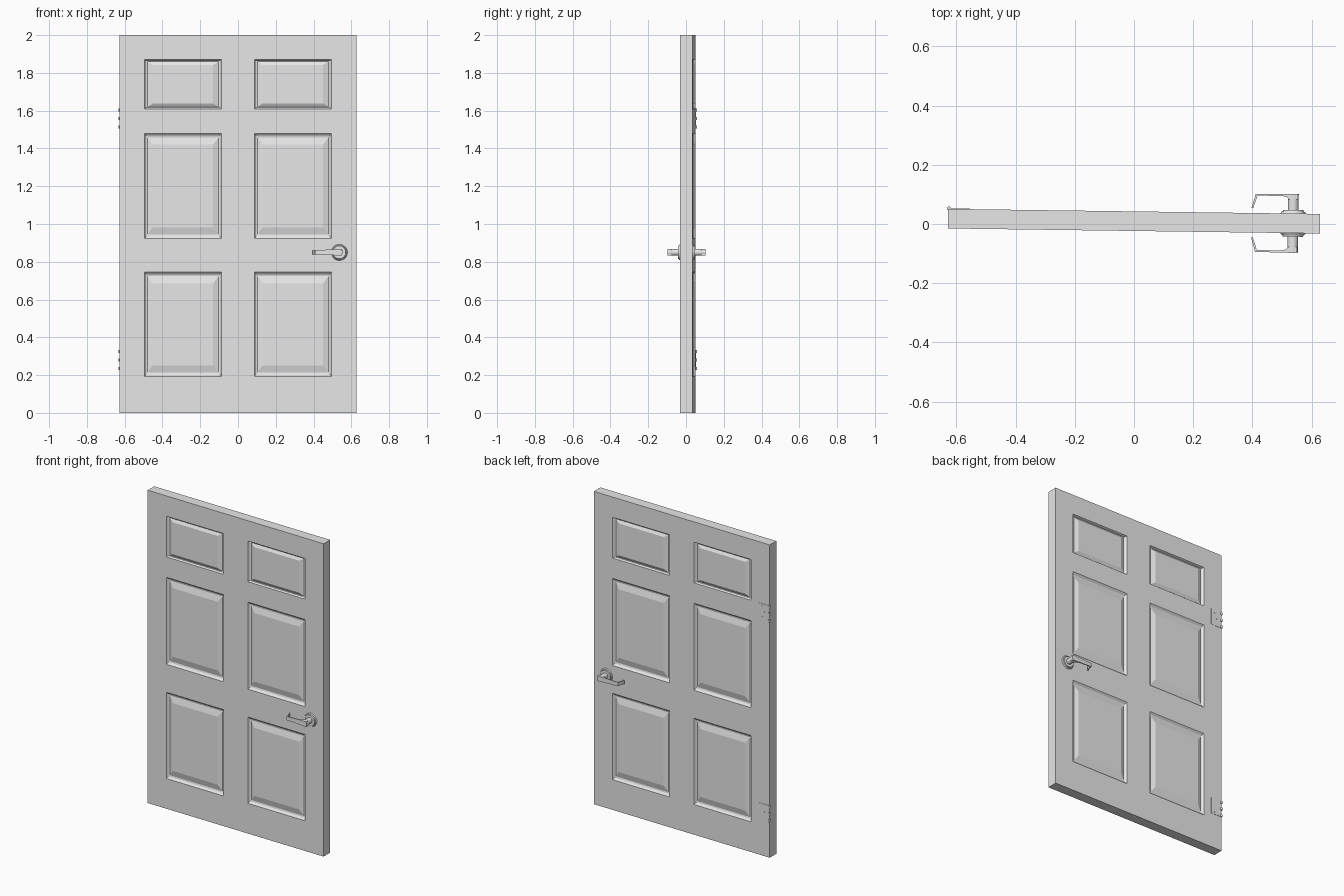
import bpy, bmesh, math
from mathutils import Matrix, Vector

cube = bpy.data.objects.get("Cube")
if cube:
    bpy.data.objects.remove(cube, do_unlink=True)

grey = bpy.data.materials.new("light_grey")
grey.use_nodes = True
grey.diffuse_color = (0.8, 0.8, 0.8, 1)
grey.node_tree.nodes["Principled BSDF"].inputs["Base Color"].default_value = (0.8, 0.8, 0.8, 1)

# The whole door stands slightly ajar
SWING = Matrix.Translation((0, 0.0095, 0)) @ Matrix.Rotation(-0.0135, 4, "Z")
HALF_W, HALF_T, HEIGHT = 0.628, 0.033, 2.0


def finish(bm, name, smooth=False):
    bmesh.ops.recalc_face_normals(bm, faces=bm.faces)
    bm.transform(SWING)
    mesh = bpy.data.meshes.new(name)
    bm.to_mesh(mesh)
    bm.free()
    mesh.materials.append(grey)
    obj = bpy.data.objects.new(name, mesh)
    bpy.context.collection.objects.link(obj)
    if smooth:
        bpy.ops.object.select_all(action="DESELECT")
        obj.select_set(True)
        bpy.context.view_layer.objects.active = obj
        bpy.ops.object.shade_smooth_by_angle(angle=math.radians(35))


def add_box(bm, center, size):
    m = Matrix.Translation(center) @ Matrix.Diagonal((*size, 1))
    bmesh.ops.create_cube(bm, size=1, matrix=m)


def add_cylinder(bm, center, r1, r2, depth, axis="Z", sides=32):
    turn = Matrix.Rotation(-math.pi / 2, 4, "X") if axis == "Y" else Matrix()
    bmesh.ops.create_cone(bm, cap_ends=True, segments=sides, radius1=r1, radius2=r2,
                          depth=depth, matrix=Matrix.Translation(center) @ turn)


# Door slab, cut into a grid so that panels can be carved on both sides
columns = [(-0.495, -0.087), (0.087, 0.495)]
rows = [(0.193, 0.745), (0.923, 1.48), (1.61, 1.87)]
bm = bmesh.new()
add_box(bm, (0, 0, HEIGHT / 2), (2 * HALF_W, 2 * HALF_T, HEIGHT))
cuts = [(Vector((x, 0, 0)), Vector((1, 0, 0))) for c in columns for x in c]
cuts += [(Vector((0, 0, z)), Vector((0, 0, 1))) for r in rows for z in r]
for co, no in cuts:
    geom = bm.verts[:] + bm.edges[:] + bm.faces[:]
    bmesh.ops.bisect_plane(bm, geom=geom, plane_co=co, plane_no=no)


def is_panel(face):
    c = face.calc_center_median()
    return (abs(face.normal.y) > 0.9 and any(a < c.x < b for a, b in columns)
            and any(a < c.z < b for a, b in rows))


# Moulding profile: share of panel size inward, depth below the door face
profile = [(0.022, 0.011), (0.038, 0.013), (0.107, 0.003)]
bm.normal_update()
for face in [f for f in bm.faces if is_panel(f)]:
    center = face.calc_center_median()
    side = math.copysign(1, center.y)
    corners = [v.co - center for v in face.verts]
    half_x = max(c.x for c in corners)
    half_z = max(c.z for c in corners)
    for inward, depth in profile:
        bmesh.ops.inset_individual(bm, faces=[face], thickness=0.001)
        scale = 1 - 2 * inward
        for v in face.verts:
            v.co = (center.x + math.copysign(half_x * scale, v.co.x - center.x),
                    side * (HALF_T - depth),
                    center.z + math.copysign(half_z * scale, v.co.z - center.z))
finish(bm, "door_slab")

# Lever handles, one per side
HX, HZ = 0.537, 0.85
lever_outline = [(0.552, 0.1), (0.41, 0.098), (0.396, 0.05), (0.402, 0.05), (0.416, 0.092),
                 (0.5, 0.092), (0.515, 0.088), (0.522, 0.08), (0.552, 0.08)]
for label, side in (("front", -1), ("back", 1)):
    bm = bmesh.new()
    rose_turn = side
    for radius, top, reach in ((0.043, 0.039, 0.006), (0.038, 0.034, 0.012)):
        r1, r2 = (radius, top) if side > 0 else (top, radius)
        add_cylinder(bm, (HX, side * (HALF_T + reach / 2), HZ), r1, r2, reach, "Y")
    finish(bm, label + "_handle_rose", True)

    bm = bmesh.new()
    add_cylinder(bm, (HX, side * 0.066, HZ), 0.018, 0.018, 0.066, "Y", 24)
    finish(bm, label + "_handle_neck", True)

    bm = bmesh.new()
    face = bm.faces.new([bm.verts.new((x, side * y, 0)) for x, y in lever_outline])
    top = bmesh.ops.extrude_face_region(bm, geom=[face])["geom"]
    raised = {v for v in top if isinstance(v, bmesh.types.BMVert)}
    for v in bm.verts:
        half = 0.011 + 0.006 * (v.co.x - 0.396) / 0.156
        v.co.z = HZ + (half if v in raised else -half)
    finish(bm, label + "_handle_lever", True)

# Hinges on the back face at the hanging edge
for label, z in (("upper", 1.558), ("lower", 0.28)):
    bm = bmesh.new()
    add_box(bm, (-0.588, HALF_T, z), (0.078, 0.003, 0.105))
    finish(bm, label + "_hinge_plate")

    bm = bmesh.new()
    for step in (-1, 0, 1):
        add_cylinder(bm, (-0.625, HALF_T + 0.001, z + step * 0.045), 0.007, 0.007, 0.015, sides=16)
    finish(bm, label + "_hinge_knuckles", True)

    bm = bmesh.new()
    for step in (-1, 0, 1):
        x = -0.575 - 0.015 * (step == 0)
        add_cylinder(bm, (x, HALF_T + 0.0015, z + step * 0.035), 0.005, 0.005, 0.002, "Y", 12)
    finish(bm, label + "_hinge_screws", True)
